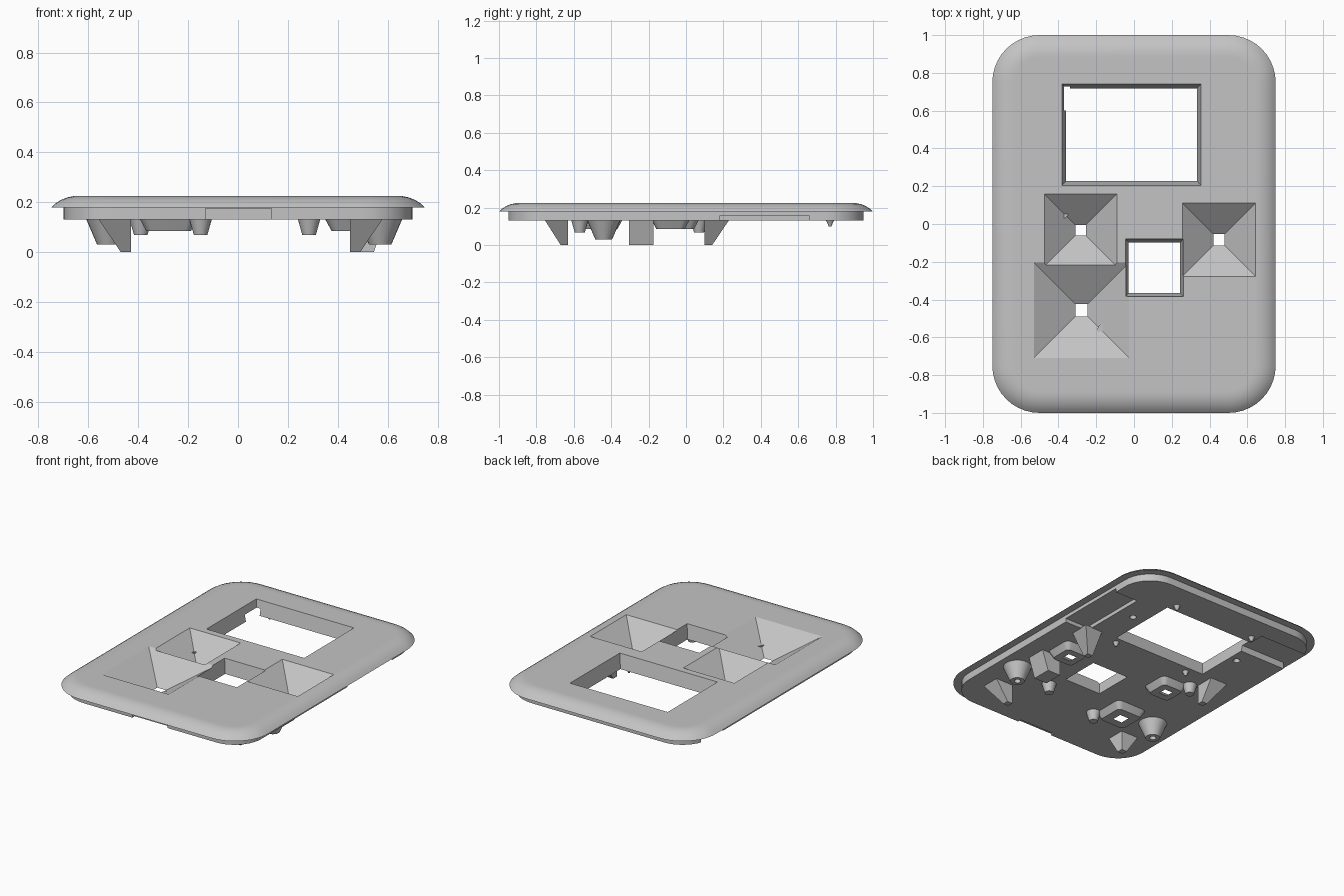
import bpy
import bmesh
from math import pi, cos, sin, radians

cube = bpy.data.objects.get("Cube")
if cube:
    bpy.data.objects.remove(cube, do_unlink=True)

grey = bpy.data.materials.new("plain grey plastic")
grey.use_nodes = True
colour = (0.55, 0.55, 0.55, 1)
grey.diffuse_color = colour
grey.node_tree.nodes["Principled BSDF"].inputs["Base Color"].default_value = colour

TOP, RIM, UNDER, BOSS = 0.225, 0.178, 0.13, 0.085


def outline(cx, cy, hx, hy, r, steps):
    """Rounded rectangle; a square one with r equal to hx is a circle."""
    if r == 0:
        return [(cx + hx, cy + hy), (cx - hx, cy + hy), (cx - hx, cy - hy), (cx + hx, cy - hy)]
    pts = []
    for k, (sx, sy) in enumerate([(1, 1), (-1, 1), (-1, -1), (1, -1)]):
        for i in range(steps + 1):
            a = pi / 2 * (k + i / steps)
            p = (cx + sx * (hx - r) + r * cos(a), cy + sy * (hy - r) + r * sin(a))
            if not pts or abs(p[0] - pts[-1][0]) + abs(p[1] - pts[-1][1]) > 1e-5:
                pts.append(p)
    if abs(pts[0][0] - pts[-1][0]) + abs(pts[0][1] - pts[-1][1]) < 1e-5:
        pts.pop()
    return pts


def loft(name, rings, steps=6):
    """Closed solid through rings of (z, cx, cy, hx, hy, r)."""
    bm = bmesh.new()
    loops = [[bm.verts.new((x, y, z)) for x, y in outline(*rest, steps)] for z, *rest in rings]
    for low, high in zip(loops, loops[1:]):
        n = len(low)
        for i in range(n):
            bm.faces.new((low[i], low[(i + 1) % n], high[(i + 1) % n], high[i]))
    bm.faces.new(loops[0])
    bm.faces.new(loops[-1])
    bmesh.ops.recalc_face_normals(bm, faces=bm.faces)
    mesh = bpy.data.meshes.new(name)
    bm.to_mesh(mesh)
    bm.free()
    mesh.materials.append(grey)
    ob = bpy.data.objects.new(name, mesh)
    bpy.context.collection.objects.link(ob)
    return ob


def combine(target, tool, operation):
    mod = target.modifiers.new("combine", "BOOLEAN")
    mod.operation, mod.solver, mod.object = operation, "EXACT", tool
    bpy.context.view_layer.objects.active = target
    bpy.ops.object.modifier_apply(modifier=mod.name)
    bpy.data.objects.remove(tool, do_unlink=True)


def tapered_cut(target, cx, cy, top, bottom, z_low):
    """Cut a tapered hole, extended a little past both surfaces."""
    rings = []
    for t in (-0.08, 1.08):
        half = [b + (a - b) * t for a, b in zip(top, bottom)]
        rings.append((z_low + (TOP - z_low) * t, cx, cy, *half, 0))
    combine(target, loft("cutter", rings), "DIFFERENCE")


def box_cut(target, x0, x1, y0, y1, z0, z1, r=0):
    rest = ((x0 + x1) / 2, (y0 + y1) / 2, (x1 - x0) / 2, (y1 - y0) / 2, r)
    combine(target, loft("cutter", [(z0, *rest), (z1, *rest)]), "DIFFERENCE")


# Face plate with overhanging domed rim and a solid lower step
profile = [(0.05, UNDER), (0.05, RIM), (0, RIM), (0.018, 0.195), (0.04, 0.209),
           (0.065, 0.219), (0.09, 0.224), (0.11, TOP), (0.125, TOP)]
plate = loft("face_plate", [(z, 0, 0, 0.75 - d, 1 - d, 0.25 - d) for d, z in profile], 10)

# Button funnels: centre, half width at the top, half width of the hole, half width of the boss
funnels = [(-0.283, -0.033, 0.192, 0.028, 0.105),
           (0.45, -0.083, 0.194, 0.03, 0.105),
           (-0.278, -0.457, 0.252, 0.033, 0.12)]
for cx, cy, top, hole, boss in funnels:
    rings = [(BOSS, cx, cy, boss - 0.03, boss - 0.03, 0.025),
             (UNDER + 0.01, cx, cy, boss, boss, 0.04)]
    combine(plate, loft("boss", rings), "UNION")

# Notches in the lower step: left side, right side and front
box_cut(plate, 0.53, 0.8, 0.18, 0.66, 0.1, 0.155)
box_cut(plate, -0.8, -0.34, 0.6, 0.82, 0.1, RIM - 0.004)
box_cut(plate, -0.13, 0.135, -1.1, -0.925, 0.1, RIM - 0.004)

# Funnels, display window and square opening
for cx, cy, top, hole, boss in funnels:
    tapered_cut(plate, cx, cy, (top, top), (hole, hole), BOSS)
tapered_cut(plate, -0.013, 0.473, (0.368, 0.268), (0.347, 0.245), UNDER)
tapered_cut(plate, 0.108, -0.232, (0.153, 0.153), (0.136, 0.133), UNDER)

# Shallow round sockets beside the window
for x in (-0.415, 0.42):
    rings = [(UNDER - 0.01, x, 0.49, 0.026, 0.026, 0.026), (UNDER + 0.02, x, 0.49, 0.015, 0.015, 0.015)]
    combine(plate, loft("cutter", rings), "DIFFERENCE")

parts = [plate]

# Round mounting posts with a hollow tip, and smaller solid posts
posts = [("large_post", 0.57, -0.44, 0.09, 0.045, 0.03), ("large_post", -0.52, -0.44, 0.09, 0.045, 0.03),
         ("small_post", 0.285, -0.475, 0.046, 0.027, 0.068), ("small_post", -0.15, -0.568, 0.046, 0.027, 0.068),
         ("small_post", -0.39, 0.07, 0.046, 0.027, 0.068)]
for name, x, y, base, tip, z in posts:
    rings = [(UNDER + 0.005, x, y, base, base, base), (z, x, y, tip, tip, tip)]
    if name == "large_post":
        inner = tip * 0.45
        rings += [(z, x, y, inner, inner, inner), (z + 0.03, x, y, inner, inner, inner)]
    parts.append(loft(name, rings))

# Sloped corner brackets: upright inner corner, directions outward, base and tip lengths
brackets = [(-0.43, -0.63, -1, -1, 0.13, 0.125, 0.04, 0.04),
            (0.45, -0.63, 1, -1, 0.13, 0.125, 0.04, 0.04),
            (-0.43, 0.10, -1, 1, 0.13, 0.13, 0.04, 0.04),
            (0.45, 0.10, 1, 1, 0.13, 0.13, 0.04, 0.04),
            (0.45, -0.305, 1, 1, 0.14, 0.13, 0.095, 0.13)]
for x, y, sx, sy, bx, by, tx, ty in brackets:
    rings = [(z, x + sx * lx / 2, y + sy * ly / 2, lx / 2, ly / 2, 0)
             for z, lx, ly in ((0, tx, ty), (UNDER + 0.003, bx, by))]
    parts.append(loft("corner_bracket", rings))

# Small pins around the window
for x, y in [(-0.3, 0.77), (0.3, 0.77), (-0.26, 0.185), (0.3, 0.185)]:
    rings = [(UNDER + 0.003, x, y, 0.022, 0.022, 0.022), (UNDER - 0.03, x, y, 0.007, 0.007, 0.007)]
    parts.append(loft("window_pin", rings, 3))

bpy.ops.object.select_all(action="DESELECT")
for ob in parts:
    ob.select_set(True)
bpy.context.view_layer.objects.active = plate
bpy.ops.object.shade_smooth_by_angle(angle=radians(25))
